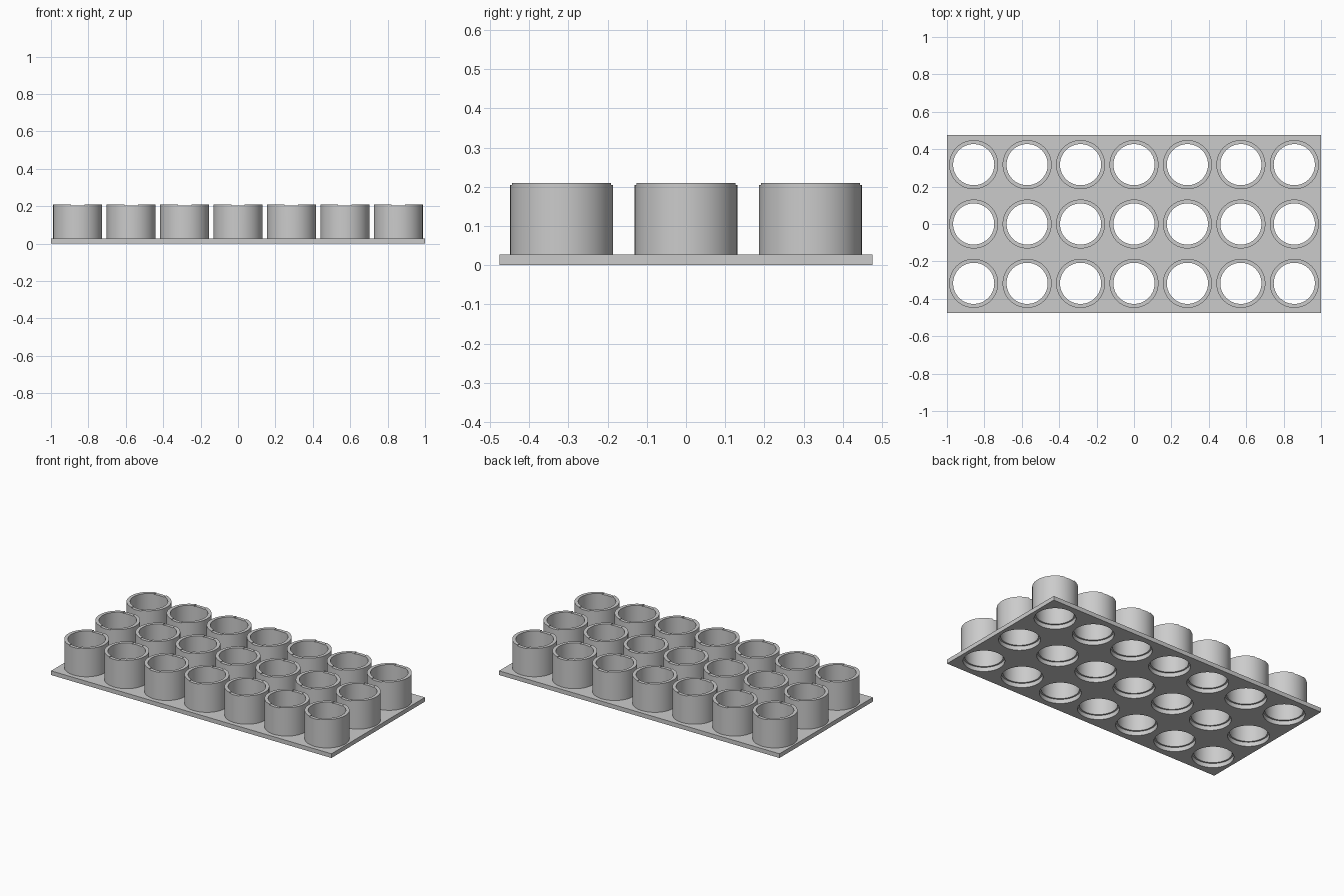
import bpy
import bmesh
from mathutils import Matrix, Vector
from math import radians

if "Cube" in bpy.data.objects:
    bpy.data.objects.remove(bpy.data.objects["Cube"], do_unlink=True)

COLS, ROWS = 7, 3
PITCH_X, PITCH_Y = 2 / COLS, 0.952 / ROWS
PLATE_TOP, TUBE_TOP = 0.027, 0.21
OUTER, INNER, HOLE = 0.131, 0.11, 0.12
SIDES = 64

grey = bpy.data.materials.new("plain_grey")
grey.use_nodes = True
grey.diffuse_color = (0.6, 0.6, 0.6, 1)
grey.node_tree.nodes["Principled BSDF"].inputs["Base Color"].default_value = grey.diffuse_color

centres = [((c - (COLS - 1) / 2) * PITCH_X, (r - (ROWS - 1) / 2) * PITCH_Y)
           for r in range(ROWS) for c in range(COLS)]


def add_box(bm, size, centre):
    bmesh.ops.create_cube(bm, size=1, matrix=Matrix.Translation(centre) @ Matrix.Diagonal((*size, 1)))


def add_cylinder(bm, radius, z0, z1, x=0, y=0):
    bmesh.ops.create_cone(bm, cap_ends=True, segments=SIDES, radius1=radius, radius2=radius,
                          depth=z1 - z0, matrix=Matrix.Translation((x, y, (z0 + z1) / 2)))


def make_object(name, bm):
    mesh = bpy.data.meshes.new(name)
    bm.to_mesh(mesh)
    bm.free()
    mesh.materials.append(grey)
    obj = bpy.data.objects.new(name, mesh)
    bpy.context.collection.objects.link(obj)
    return obj


def cut(obj, cutter):
    """Subtract the cutter, apply the result and discard the cutter."""
    cutter.hide_render = True
    mod = obj.modifiers.new("cut", 'BOOLEAN')
    mod.operation, mod.solver, mod.object = 'DIFFERENCE', 'EXACT', cutter
    select(obj)
    bpy.ops.object.modifier_apply(modifier=mod.name)
    bpy.data.objects.remove(cutter, do_unlink=True)


def select(obj):
    bpy.ops.object.select_all(action='DESELECT')
    obj.select_set(True)
    bpy.context.view_layer.objects.active = obj


# Base plate with a round hole under every tube
bm = bmesh.new()
add_box(bm, (2, PITCH_Y * ROWS, PLATE_TOP), (0, 0, PLATE_TOP / 2))
plate = make_object("base_plate", bm)
bm = bmesh.new()
for x, y in centres:
    add_cylinder(bm, HOLE, -0.1, 0.1, x, y)
cut(plate, make_object("hole_cutter", bm))

# One open tube: a rectangular wall section spun around z
bm = bmesh.new()
section = [bm.verts.new(Vector((r, 0, z))) for r, z in
           ((INNER, PLATE_TOP), (OUTER, PLATE_TOP), (OUTER, TUBE_TOP), (INNER, TUBE_TOP))]
edges = [bm.edges.new((section[i], section[(i + 1) % 4])) for i in range(4)]
bmesh.ops.spin(bm, geom=section + edges, cent=(0, 0, 0), axis=(0, 0, 1),
               angle=radians(360), steps=SIDES, use_merge=True)
bmesh.ops.remove_doubles(bm, verts=bm.verts, dist=0.0001)
bmesh.ops.recalc_face_normals(bm, faces=bm.faces)
tube = make_object("tube_1", bm)

# Shallow notches at the front and back of the rim
bm = bmesh.new()
add_box(bm, (0.072, 0.4, 0.01), (0, 0, TUBE_TOP))
cut(tube, make_object("notch_cutter", bm))

for obj in (plate, tube):
    select(obj)
    bpy.ops.object.shade_smooth_by_angle(angle=radians(30))

# Repeat the tube over the grid
for i, (x, y) in enumerate(centres):
    if i:
        obj = bpy.data.objects.new(f"tube_{i + 1}", tube.data)
        bpy.context.collection.objects.link(obj)
    else:
        obj = tube
    obj.location = (x, y, 0)
